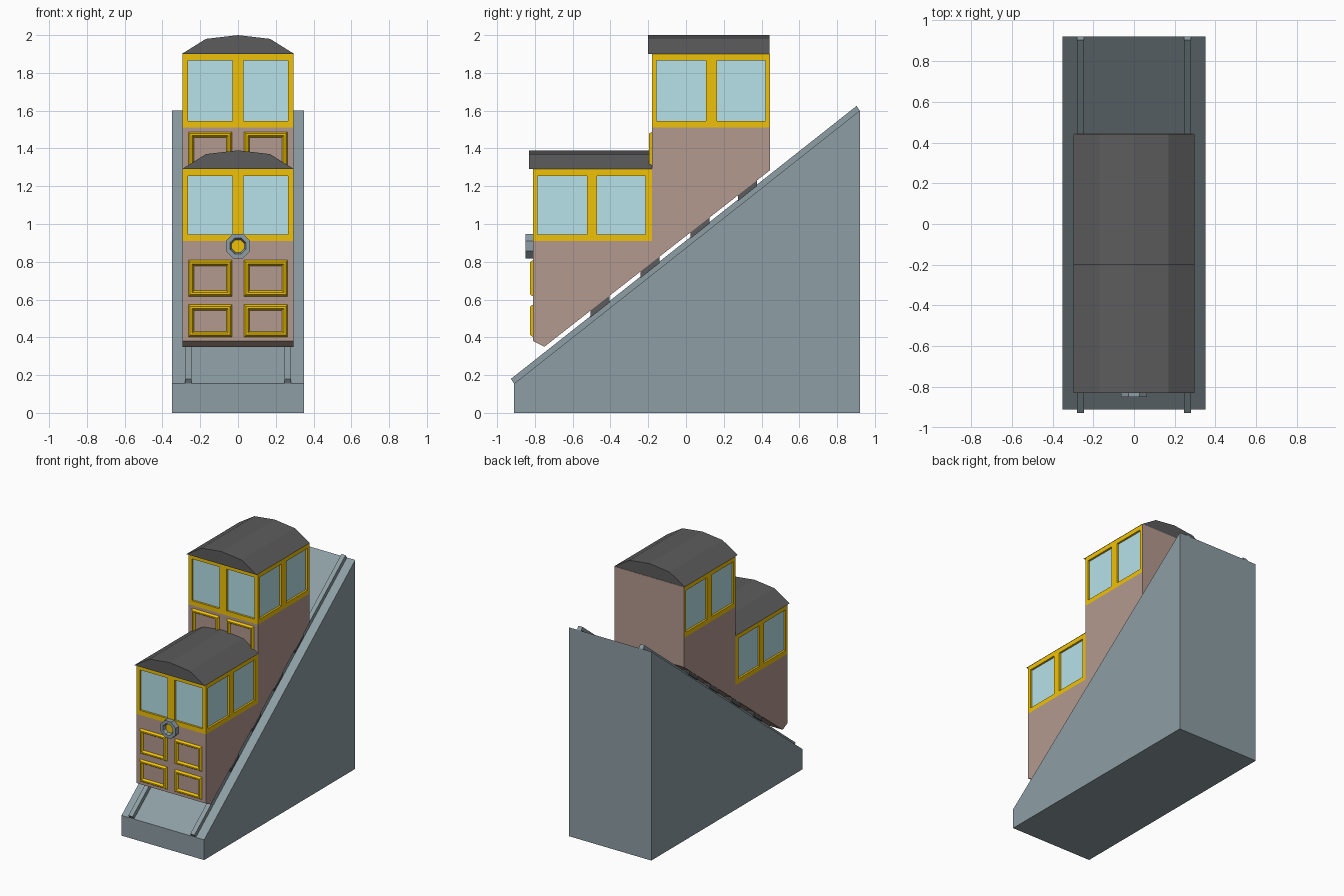
import bpy, bmesh, math

if "Cube" in bpy.data.objects:
    bpy.data.objects.remove(bpy.data.objects["Cube"])


def material(name, rgb):
    # 8-bit display colour converted to linear
    m = bpy.data.materials.new(name)
    m.diffuse_color = [(c / 255) ** 2.2 for c in rgb] + [1]
    m.use_nodes = True
    m.node_tree.nodes["Principled BSDF"].inputs["Base Color"].default_value = m.diffuse_color
    return m


STONE = material("stone_grey", (140, 156, 162))
BROWN = material("body_brown", (178, 152, 142))
YELLOW = material("trim_yellow", (240, 192, 15))
GLASS = material("window_glass", (180, 225, 232))
DARK = material("roof_dark", (92, 92, 92))


def finish(name, bm, mat):
    bmesh.ops.recalc_face_normals(bm, faces=bm.faces)
    me = bpy.data.meshes.new(name)
    bm.to_mesh(me)
    bm.free()
    me.materials.append(mat)
    ob = bpy.data.objects.new(name, me)
    bpy.context.collection.objects.link(ob)
    return ob


def add_prism(bm, pts, a, b, axis="x"):
    # extrude a profile (y,z along x, or x,z along y) from a to b
    place = (lambda p, t: (t, p[0], p[1])) if axis == "x" else (lambda p, t: (p[0], t, p[1]))
    va = [bm.verts.new(place(p, a)) for p in pts]
    vb = [bm.verts.new(place(p, b)) for p in pts]
    bm.faces.new(va)
    bm.faces.new(vb[::-1])
    for i in range(len(pts)):
        j = (i + 1) % len(pts)
        bm.faces.new((va[i], va[j], vb[j], vb[i]))


def add_box(bm, x0, x1, y0, y1, z0, z1):
    add_prism(bm, [(y0, z0), (y1, z0), (y1, z1), (y0, z1)], x0, x1)


def prism(name, mat, pts, a, b, axis="x"):
    bm = bmesh.new()
    add_prism(bm, pts, a, b, axis)
    return finish(name, bm, mat)


def box(name, mat, *dims):
    bm = bmesh.new()
    add_box(bm, *dims)
    return finish(name, bm, mat)


W = 0.295       # half width of the car
T = 0.015       # depth of the window frames


def ramp_z(y):
    return 0.155 + (y + 0.91) * 0.79


def floor_z(y):
    return 0.35 + (y + 0.75) * 0.7824


# sloping base and its two rails
prism("ramp", STONE, [(-0.91, 0), (0.92, 0), (0.92, ramp_z(0.92)), (-0.91, ramp_z(-0.91))], -0.35, 0.35)
for side, x in (("left", -0.2625), ("right", 0.2625)):
    prism(side + "_rail", STONE, [(-0.91, 0.155), (0.92, 1.60), (0.903, 1.625), (-0.927, 0.18)],
          x - 0.0175, x + 0.0175)
    # runners between the car floor and the rail
    bm = bmesh.new()
    for y in (-0.455, -0.19, 0.075, 0.325):
        a, b = y - 0.05, y + 0.05
        add_prism(bm, [(a, ramp_z(a) + 0.03), (b, ramp_z(b) + 0.03),
                       (b, floor_z(b) + 0.01), (a, floor_z(a) + 0.01)], x - 0.03, x + 0.03)
    finish(side + "_runners", bm, DARK)

# stepped car body
prism("car_body", BROWN, [(-0.81, 0.38), (-0.75, 0.35), (0.445, floor_z(0.445)), (0.445, 1.51),
                          (-0.18, 1.51), (-0.18, 0.91), (-0.81, 0.91)], -W, W)


def cabin(name, y0, y1, z0, z1, panes, roof_front):
    # glass core, then sills, headers and posts on the front and both sides
    box(name + "_glass", GLASS, -W + T, W - T, y0 + T, y1 - 0.004, z0, z1)
    lo, hi = z0 + 0.035, z1 - 0.035
    bm = bmesh.new()
    for a, b in ((z0, lo), (hi, z1)):
        add_box(bm, -W, W, y0, y0 + T, a, b)
    for a, b in ((-W, -0.265), (-0.03, 0.03), (0.265, W)):
        add_box(bm, a, b, y0, y0 + T, lo, hi)
    posts = ((y0 + T, panes[0]), (panes[1], panes[2]), (panes[3], y1))
    for xa, xb in ((-W, -W + T), (W - T, W)):
        for a, b in ((z0, lo), (hi, z1)):
            add_box(bm, xa, xb, y0 + T, y1, a, b)
        for a, b in posts:
            add_box(bm, xa, xb, a, b, lo, hi)
    finish(name + "_window_frames", bm, YELLOW)
    # faceted arched roof
    R = 0.298
    prism(name + "_roof", DARK, [(-R, z1), (R, z1), (0.17, z1 + 0.08), (0, z1 + 0.1), (-0.17, z1 + 0.08)],
          roof_front, y1, "y")


cabin("lower_cabin", -0.81, -0.18, 0.91, 1.29, (-0.785, -0.525, -0.47, -0.215), -0.83)
cabin("upper_cabin", -0.18, 0.442, 1.51, 1.90, (-0.155, 0.105, 0.165, 0.42), -0.20)
box("back_wall", BROWN, -W, W, 0.441, 0.445, 1.50, 1.90)


def add_moulding(bm, x0, x1, z0, z1, y):
    # rectangular picture-frame moulding with sloped edges
    rings = []
    for inset, rise in ((0, -0.003), (0.012, 0.016), (0.022, 0.016), (0.034, -0.003)):
        rings.append([bm.verts.new((x, y - rise, z)) for x, z in (
            (x0 + inset, z0 + inset), (x1 - inset, z0 + inset),
            (x1 - inset, z1 - inset), (x0 + inset, z1 - inset))])
    for k in range(4):
        a, b = rings[k], rings[(k + 1) % 4]
        for i in range(4):
            j = (i + 1) % 4
            bm.faces.new((a[i], a[j], b[j], b[i]))


# panelled fronts
for name, y, rows in (("lower_panels", -0.81, ((0.40, 0.575), (0.615, 0.81))),
                      ("upper_panels", -0.18, ((1.30, 1.49),))):
    bm = bmesh.new()
    for z0, z1 in rows:
        for x0, x1 in ((-0.265, -0.03), (0.03, 0.265)):
            add_moulding(bm, x0, x1, z0, z1, y)
    finish(name, bm, YELLOW)


def octagon(r, zc=0.883):
    return [(r * math.cos(math.pi * (i + 0.5) / 4), zc + r * math.sin(math.pi * (i + 0.5) / 4))
            for i in range(8)]


# headlamp: octagonal ring around a recessed lens
bm = bmesh.new()
loops = [[bm.verts.new((x, y, z)) for x, z in octagon(r)]
         for r, y in ((0.07, -0.805), (0.07, -0.85), (0.045, -0.85), (0.034, -0.82), (0.034, -0.805))]
for k in range(5):
    a, b = loops[k], loops[(k + 1) % 5]
    for i in range(8):
        j = (i + 1) % 8
        bm.faces.new((a[i], a[j], b[j], b[i]))
finish("headlamp_ring", bm, STONE)
prism("headlamp_lens", YELLOW, octagon(0.037), -0.825, -0.805, "y")
